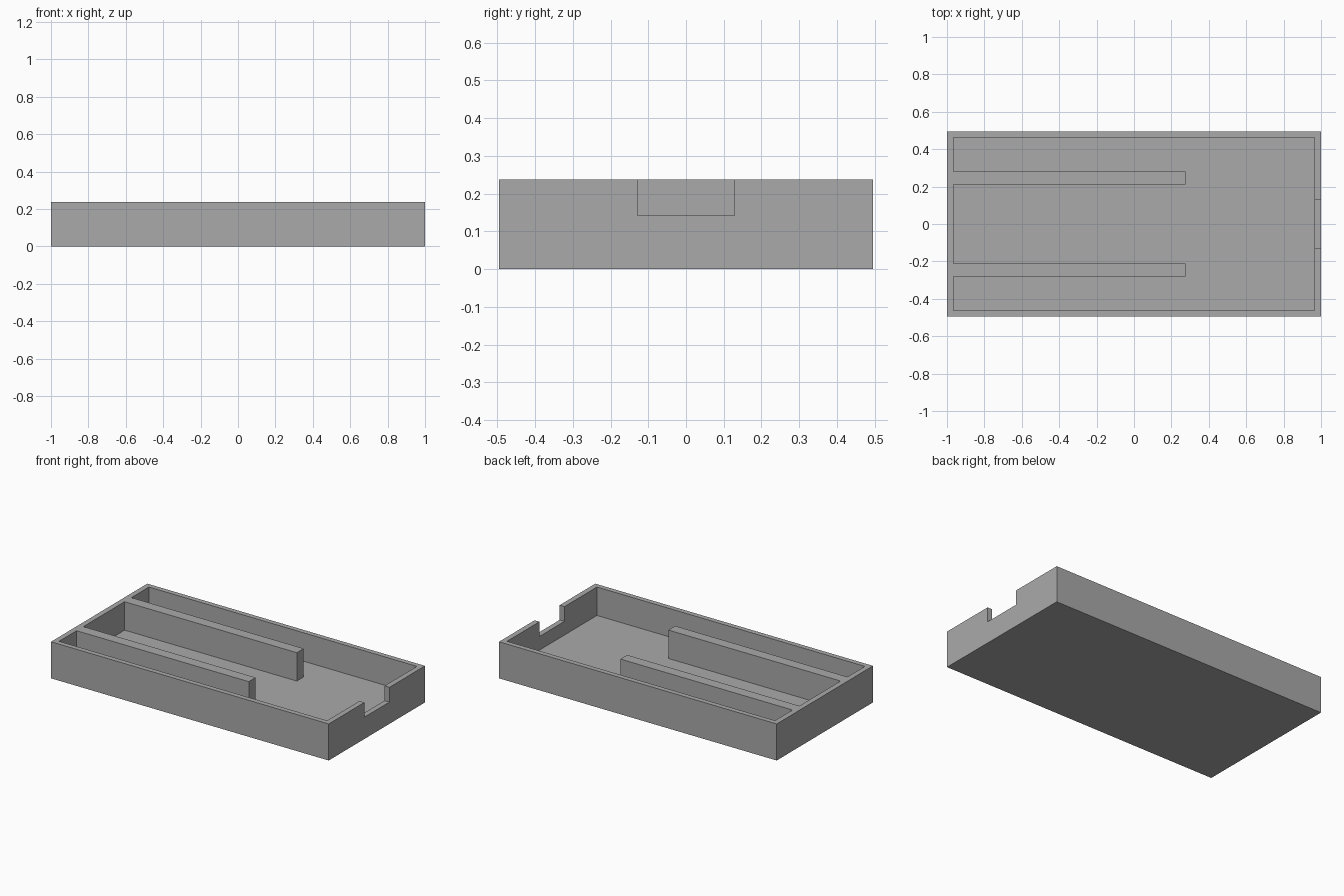
import bpy
import bmesh

cube = bpy.data.objects.get("Cube")
if cube:
    bpy.data.objects.remove(cube, do_unlink=True)

# Overall tray dimensions
HALF_X, HALF_Y, HEIGHT = 1.0, 0.495, 0.238
IN_X, IN_Y, FLOOR = 0.965, 0.462, 0.053
RIB_IN, RIB_OUT, RIB_END = 0.212, 0.282, 0.275
NOTCH_Y, NOTCH_Z = 0.129, 0.142
OVER = HEIGHT + 0.1

grey = bpy.data.materials.new("plain grey")
grey.use_nodes = True
colour = (0.40, 0.40, 0.40, 1)
grey.diffuse_color = colour
grey.node_tree.nodes["Principled BSDF"].inputs["Base Color"].default_value = colour


def prism(name, outline, bottom, top):
    """Extrude a flat outline upward into a solid."""
    bm = bmesh.new()
    face = bm.faces.new([bm.verts.new((x, y, bottom)) for x, y in outline])
    grown = bmesh.ops.extrude_face_region(bm, geom=[face])
    verts = [v for v in grown["geom"] if isinstance(v, bmesh.types.BMVert)]
    bmesh.ops.translate(bm, verts=verts, vec=(0, 0, top - bottom))
    bmesh.ops.recalc_face_normals(bm, faces=bm.faces)
    mesh = bpy.data.meshes.new(name)
    bm.to_mesh(mesh)
    bm.free()
    mesh.materials.append(grey)
    obj = bpy.data.objects.new(name, mesh)
    bpy.context.collection.objects.link(obj)
    return obj


def rectangle(x0, x1, y0, y1):
    return [(x0, y0), (x1, y0), (x1, y1), (x0, y1)]


# Solid tray block
tray = prism("tray", rectangle(-HALF_X, HALF_X, -HALF_Y, HALF_Y), 0, HEIGHT)

# Cavity outline that leaves two divider ribs joined to the right wall
half = [(IN_X, IN_Y), (-IN_X, IN_Y), (-IN_X, RIB_OUT),
        (RIB_END, RIB_OUT), (RIB_END, RIB_IN), (-IN_X, RIB_IN)]
outline = half + [(x, -y) for x, y in reversed(half)]
cavity = prism("cavity_cutter", outline, FLOOR, OVER)

# Notch through the left end wall
notch = prism("notch_cutter",
              rectangle(IN_X - 0.1, HALF_X + 0.1, -NOTCH_Y, NOTCH_Y),
              NOTCH_Z, OVER)

# Cut the block, then discard the cutters
for cutter in (cavity, notch):
    cutter.hide_render = True
    cut = tray.modifiers.new(cutter.name, "BOOLEAN")
    cut.operation = "DIFFERENCE"
    cut.solver = "EXACT"
    cut.object = cutter

graph = bpy.context.evaluated_depsgraph_get()
finished = bpy.data.meshes.new_from_object(tray.evaluated_get(graph))
tray.modifiers.clear()
tray.data = finished
for cutter in (cavity, notch):
    bpy.data.objects.remove(cutter, do_unlink=True)
